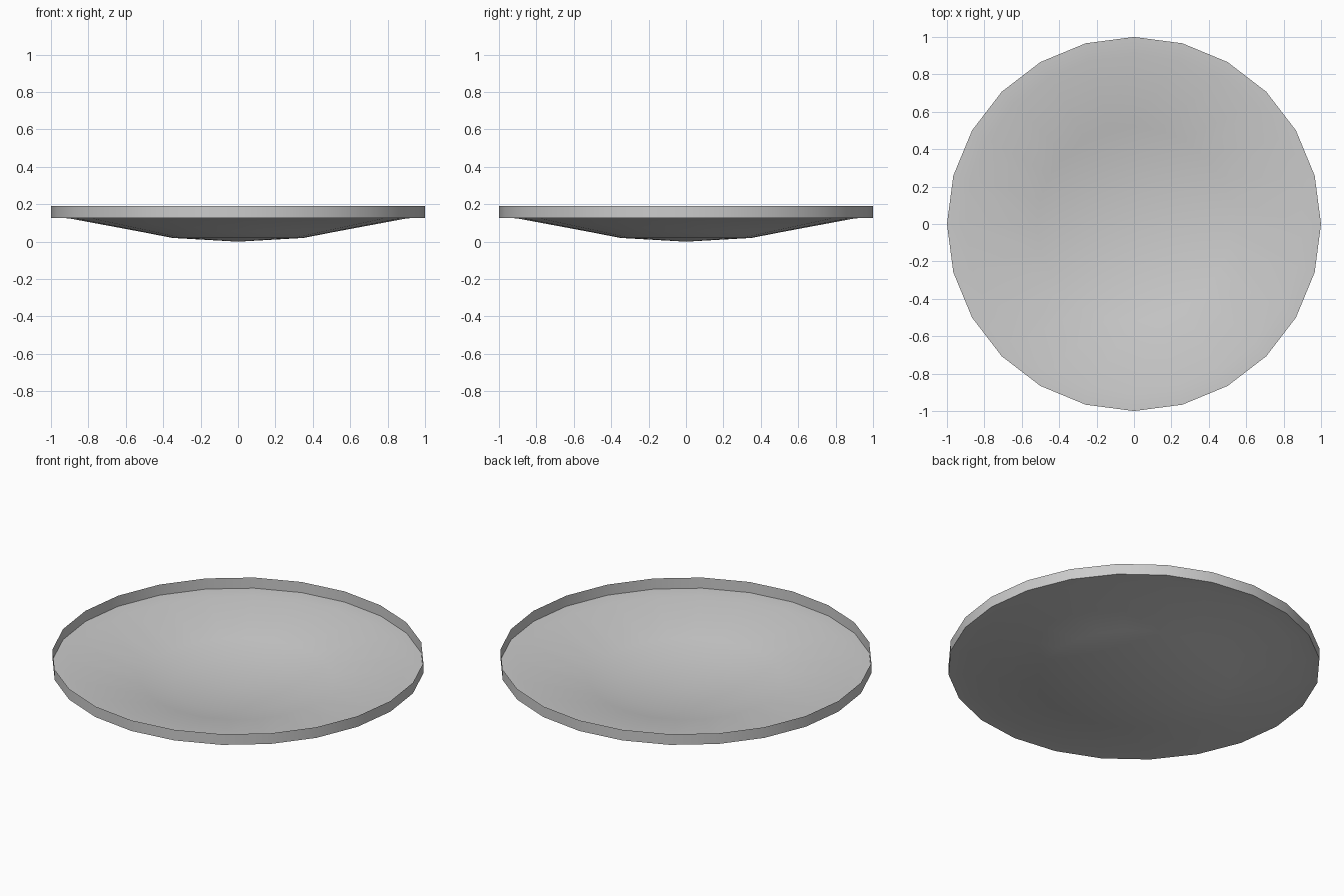
import bpy, bmesh, math

if "Cube" in bpy.data.objects:
    bpy.data.objects.remove(bpy.data.objects["Cube"])

SIDES = 24
# (radius, height) from the rim down to the middle of the dish
PROFILE = [(1.0, 0.19), (1.0, 0.127), (0.905, 0.125), (0.52, 0.053), (0.35, 0.02)]

grey = bpy.data.materials.new("light grey")
grey.diffuse_color = (0.6, 0.6, 0.6, 1)
grey.use_nodes = True
grey.node_tree.nodes["Principled BSDF"].inputs["Base Color"].default_value = grey.diffuse_color

# thin open dish: rim wall, flat ledge, sloping bowl and shallow cone base
bm = bmesh.new()
rings = []
for r, z in PROFILE:
    rings.append([bm.verts.new((r * math.cos(2 * math.pi * i / SIDES),
                                r * math.sin(2 * math.pi * i / SIDES), z))
                  for i in range(SIDES)])
for upper, lower in zip(rings, rings[1:]):
    for i in range(SIDES):
        j = (i + 1) % SIDES
        bm.faces.new((upper[i], lower[i], lower[j], upper[j]))
centre = bm.verts.new((0, 0, 0))
for i in range(SIDES):
    bm.faces.new((rings[-1][i], centre, rings[-1][(i + 1) % SIDES]))
bmesh.ops.recalc_face_normals(bm, faces=bm.faces)

mesh = bpy.data.meshes.new("dish")
bm.to_mesh(mesh)
bm.free()
mesh.materials.append(grey)
dish = bpy.data.objects.new("dish", mesh)
bpy.context.collection.objects.link(dish)
bpy.context.view_layer.objects.active = dish
dish.select_set(True)
bpy.ops.object.shade_smooth_by_angle(angle=math.radians(30))
